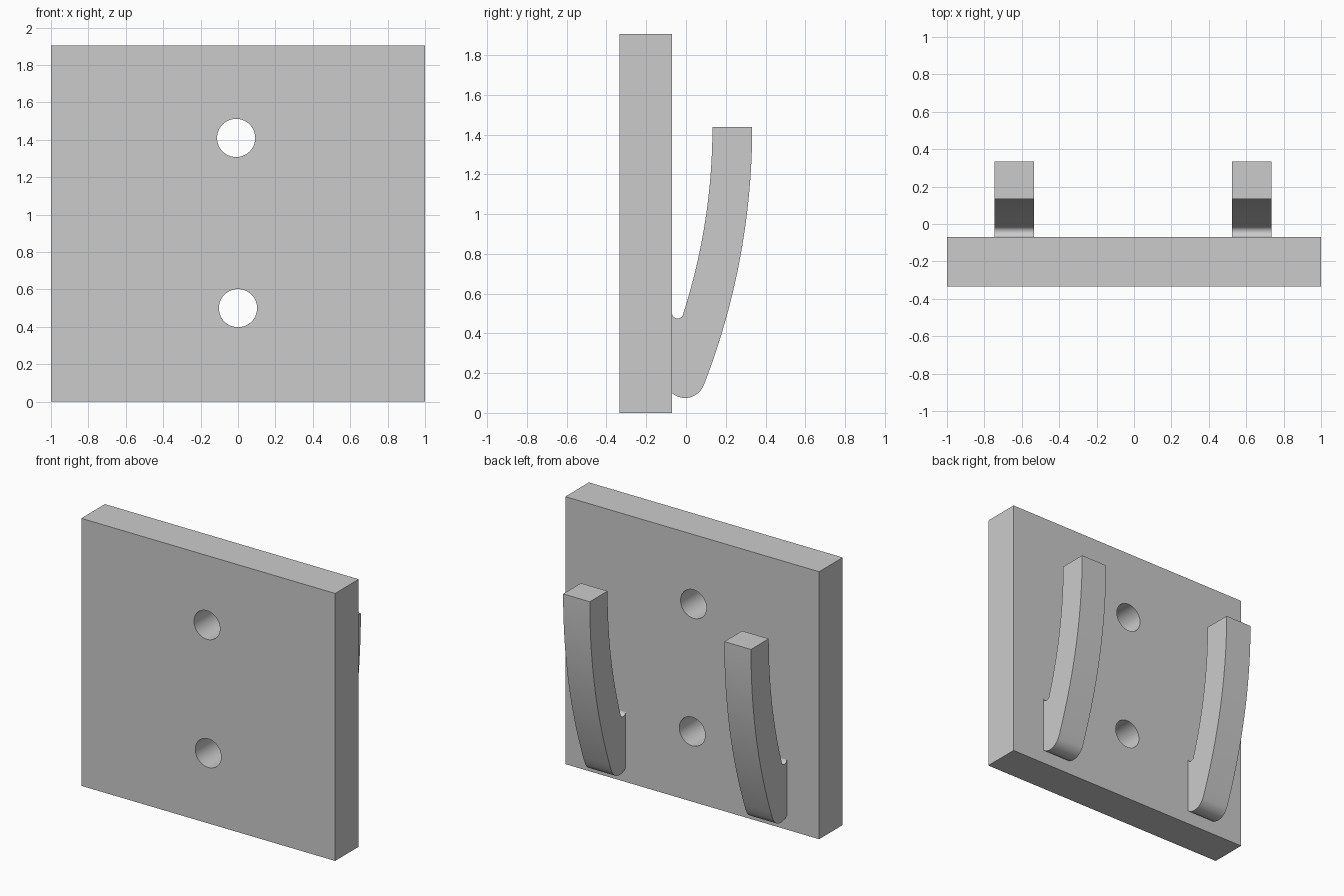
import bpy, bmesh
from math import sin, cos, asin, atan2, radians, pi

cube = bpy.data.objects.get("Cube")
if cube:
    bpy.data.objects.remove(cube, do_unlink=True)

BACK = -0.07   # rear face of the plate, where the hooks attach
FRONT = -0.335

grey = bpy.data.materials.new("light_grey")
grey.use_nodes = True
colour = (0.6, 0.6, 0.6, 1)
grey.diffuse_color = colour
grey.node_tree.nodes["Principled BSDF"].inputs["Base Color"].default_value = colour


def finish(obj):
    bpy.ops.object.select_all(action='DESELECT')
    obj.select_set(True)
    bpy.context.view_layer.objects.active = obj
    bpy.ops.object.shade_smooth_by_angle(angle=radians(30))


def arc(cy, cz, r, start, end, steps):
    """Points (y, z) along a circular arc, angles in radians."""
    angles = [start + (end - start) * i / steps for i in range(steps + 1)]
    return [(cy + r * cos(a), cz + r * sin(a)) for a in angles]


# Mounting plate
bpy.ops.mesh.primitive_cube_add(size=1, location=(0, (FRONT + BACK) / 2, 0.9525))
plate = bpy.context.object
plate.name = "mounting_plate"
plate.scale = (2, BACK - FRONT, 1.905)
bpy.ops.object.transform_apply(location=True, rotation=False, scale=True)
plate.data.materials.append(grey)

# Two screw holes through the plate
for x, z in ((-0.01, 1.41), (0, 0.5)):
    bpy.ops.mesh.primitive_cylinder_add(vertices=64, radius=0.102, depth=1,
                                        location=(x, -0.2, z), rotation=(pi / 2, 0, 0))
    cutter = bpy.context.object
    cutter.hide_render = True
    hole = plate.modifiers.new("screw_hole", 'BOOLEAN')
    hole.operation = 'DIFFERENCE'
    hole.solver = 'EXACT'
    hole.object = cutter
    bpy.context.view_layer.objects.active = plate
    bpy.ops.object.modifier_apply(modifier=hole.name)
    bpy.data.objects.remove(cutter, do_unlink=True)
finish(plate)

# Hook side profile: rounded foot, curved outer face, flat tip, inner face, crotch fillet
TIP = 1.437
foot_y, foot_z, foot_r = -0.005, 0.175, 0.1
profile = arc(foot_y, foot_z, foot_r, -pi + asin(0.76), atan2(-0.035, 0.095), 20)
profile[0] = (BACK, profile[0][1])
profile += arc(0.333 - 3.58, TIP, 3.58, -asin(1.29 / 3.58), 0, 28)
profile += arc(0.133 - 3.07, TIP, 3.07, 0, -asin(0.942 / 3.07), 24)
profile += arc(-0.042, 0.505, 0.03, -0.35, -pi + 0.37, 12)
profile[-1] = (BACK, 0.497)


def make_hook(name, x0, x1):
    mesh = bpy.data.meshes.new(name)
    bm = bmesh.new()
    side = bm.faces.new([bm.verts.new((x0, y, z)) for y, z in profile])
    result = bmesh.ops.extrude_face_region(bm, geom=[side], use_keep_orig=True)
    moved = [v for v in result["geom"] if isinstance(v, bmesh.types.BMVert)]
    bmesh.ops.translate(bm, verts=moved, vec=(x1 - x0, 0, 0))
    bmesh.ops.recalc_face_normals(bm, faces=bm.faces)
    bm.to_mesh(mesh)
    bm.free()
    mesh.materials.append(grey)
    hook = bpy.data.objects.new(name, mesh)
    bpy.context.collection.objects.link(hook)
    finish(hook)


make_hook("right_hook", -0.745, -0.535)
make_hook("left_hook", 0.525, 0.735)
